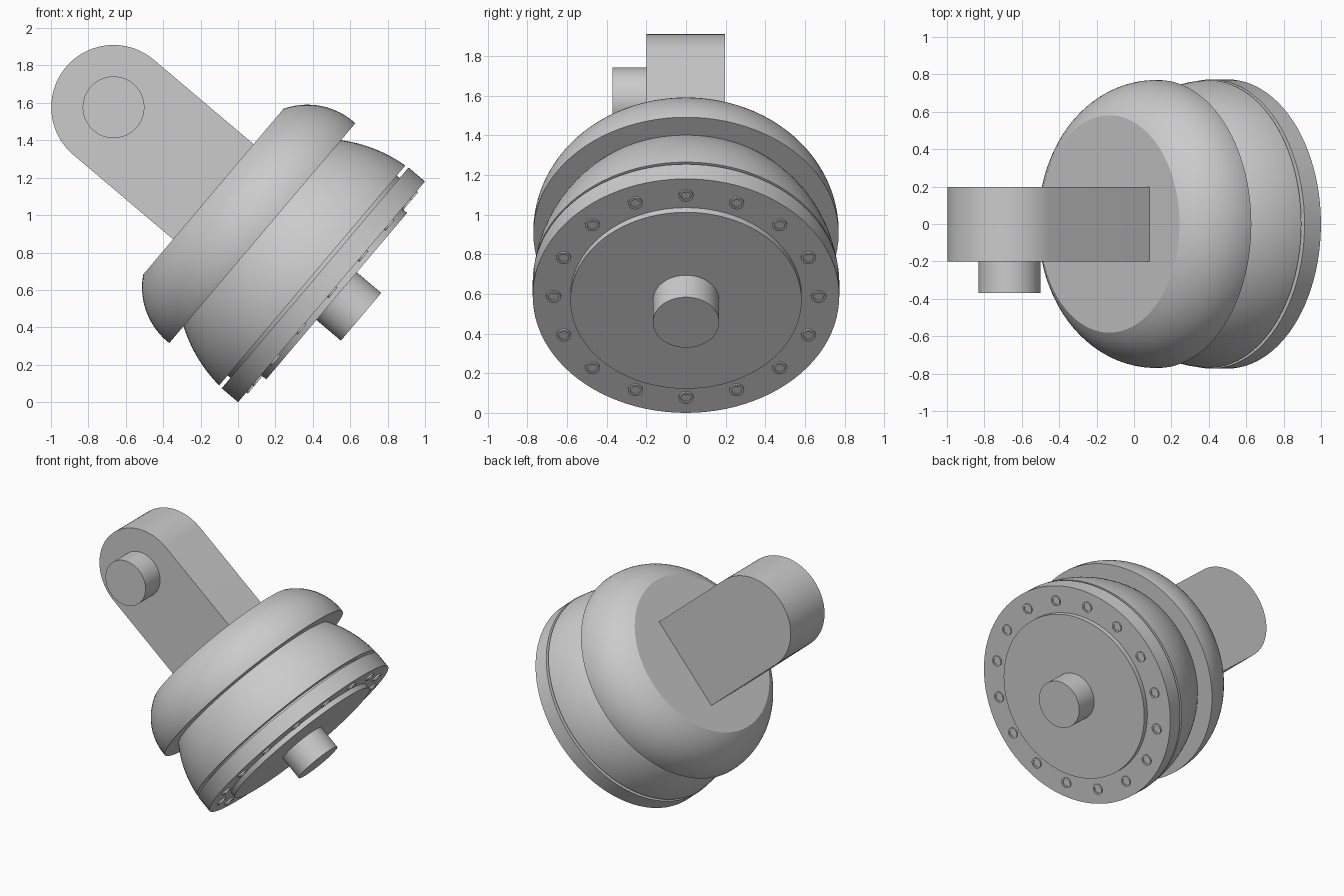
import bpy, bmesh
from math import sin, cos, pi, radians, sqrt
from mathutils import Matrix, Vector

old = bpy.data.objects.get("Cube")
if old:
    bpy.data.objects.remove(old, do_unlink=True)

grey = bpy.data.materials.new("plain grey")
grey.use_nodes = True
COLOUR = (0.6, 0.6, 0.6, 1)
grey.diffuse_color = COLOUR
grey.node_tree.nodes["Principled BSDF"].inputs["Base Color"].default_value = COLOUR

# Tilted frame: local z runs up the joint's axis, origin at the flange face
TILT = Matrix.Translation((0.5, 0, 0.59)) @ Matrix.Rotation(radians(-49.75), 4, 'Y')


def finish(name, bm):
    bmesh.ops.recalc_face_normals(bm, faces=bm.faces)
    bm.transform(TILT)
    mesh = bpy.data.meshes.new(name)
    bm.to_mesh(mesh)
    bm.free()
    mesh.materials.append(grey)
    mesh.shade_smooth()
    mesh.set_sharp_from_angle(angle=radians(30))
    obj = bpy.data.objects.new(name, mesh)
    bpy.context.collection.objects.link(obj)
    return obj


def lathe(name, profile, segments=96, place=Matrix()):
    """Closed solid turned about local z from (radius, height) points."""
    bm = bmesh.new()
    rings = [[bm.verts.new((r * cos(2 * pi * i / segments), r * sin(2 * pi * i / segments), h))
              for i in range(segments)] for r, h in profile]
    for low, high in zip(rings, rings[1:]):
        for i in range(segments):
            j = (i + 1) % segments
            bm.faces.new((low[i], low[j], high[j], high[i]))
    bm.faces.new(rings[0])
    bm.faces.new(rings[-1])
    bm.transform(place)
    return finish(name, bm)


def steps(a, b, n):
    return [a + (b - a) * i / n for i in range(n + 1)]


# Flange, its raised cover and the output shaft
lathe("flange", [(0.773, 0), (0.773, 0.115)])
lathe("groove_core", [(0.7, 0.11), (0.7, 0.14)])
lathe("cover_plate", [(0.583, -0.036), (0.583, 0.01)])
lathe("output_shaft", [(0.167, -0.207), (0.167, -0.03)], 64)

# Spherical body and rounded cap
lathe("ball_body", [(sqrt(0.597 - (h - 0.07) ** 2), h) for h in steps(0.135, 0.485, 14)])
lathe("rounded_cap", [(0.391 + sqrt(0.379 ** 2 - (h - 0.5) ** 2), h)
                      for h in steps(0.485, 0.828, 20)])

# Ring of socket-head bolts in the flange
for k in range(16):
    a = 2 * pi * k / 16
    spot = Matrix.Translation((0.668 * cos(a), 0.668 * sin(a), 0))
    lathe(f"bolt_{k + 1}", [(0.037, 0.01), (0.037, -0.01), (0.025, -0.01), (0.025, -0.003)],
          24, spot)

# Arm: straight sides with a rounded end
END, HALF = 1.527, 0.333
outline = [(HALF, 0.8)]
outline += [(HALF * cos(a), END + HALF * sin(a)) for a in steps(0, pi, 48)]
outline += [(-HALF, 0.8)]
bm = bmesh.new()
face = bm.faces.new([bm.verts.new((x, -0.2, z)) for x, z in outline])
side = bmesh.ops.extrude_face_region(bm, geom=[face])["geom"]
bmesh.ops.translate(bm, vec=Vector((0, 0.397, 0)),
                    verts=[v for v in side if isinstance(v, bmesh.types.BMVert)])
finish("arm", bm)

# Pin on the arm's front side
lathe("arm_pin", [(0.165, 0.19), (0.165, 0.37)], 64,
      Matrix.Translation((0, 0, END)) @ Matrix.Rotation(pi / 2, 4, 'X'))
